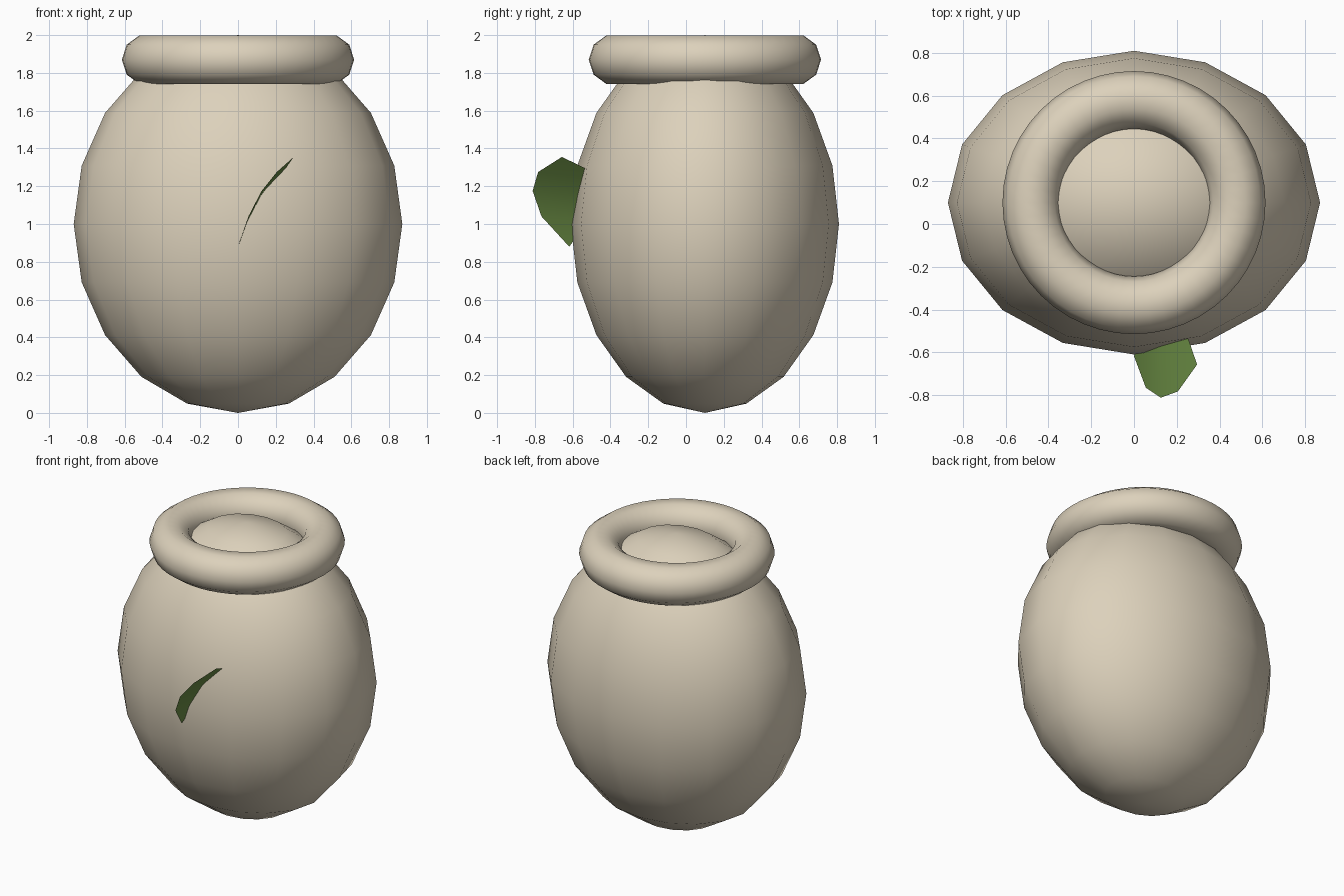
import bpy, bmesh

if "Cube" in bpy.data.objects:
    bpy.data.objects.remove(bpy.data.objects["Cube"])


def material(name, rgb):
    m = bpy.data.materials.new(name)
    m.diffuse_color = (*rgb, 1.0)
    m.use_nodes = True
    m.node_tree.nodes["Principled BSDF"].inputs["Base Color"].default_value = m.diffuse_color
    return m


CLAY = material("beige clay", (0.72, 0.64, 0.50))
GREEN = material("leaf green", (0.155, 0.28, 0.062))


def finish(obj, name, mat):
    obj.name = name
    obj.data.materials.append(mat)
    for p in obj.data.polygons:
        p.use_smooth = True


# Body: egg-shaped ellipsoid, 16 sides and 10 rings
bpy.ops.mesh.primitive_uv_sphere_add(segments=16, ring_count=10, radius=1, location=(0, 0.10, 1.0))
body = bpy.context.object
body.scale = (0.87, 0.71, 1.0)
finish(body, "jar_body", CLAY)

# Rim: round ring around the mouth
bpy.ops.mesh.primitive_torus_add(major_segments=48, minor_segments=10, major_radius=0.48,
                                 minor_radius=0.135, location=(0, 0.10, 1.87))
finish(bpy.context.object, "jar_rim", CLAY)

# Leaf: thin curved sheet, outer edge in front of the body, inner edge sunk into it
base, tip = (0, -0.618, 0.88), (0.295, -0.657, 1.355)
outer = [(0.055, -0.765, 1.04), (0.125, -0.812, 1.175), (0.205, -0.783, 1.275)]
inner = [(0.05, -0.52, 1.01), (0.12, -0.44, 1.14), (0.21, -0.41, 1.235)]
bm = bmesh.new()
b, t = bm.verts.new(base), bm.verts.new(tip)
o = [bm.verts.new(p) for p in outer]
i = [bm.verts.new(p) for p in inner]
bm.faces.new((b, o[0], i[0]))
for k in range(2):
    bm.faces.new((i[k], o[k], o[k + 1], i[k + 1]))
bm.faces.new((i[2], o[2], t))
bm.normal_update()
for f in bm.faces:  # upper side faces out
    if f.normal.z < 0:
        f.normal_flip()
mesh = bpy.data.meshes.new("leaf")
bm.to_mesh(mesh)
bm.free()
leaf = bpy.data.objects.new("leaf", mesh)
bpy.context.collection.objects.link(leaf)
finish(leaf, "leaf", GREEN)
